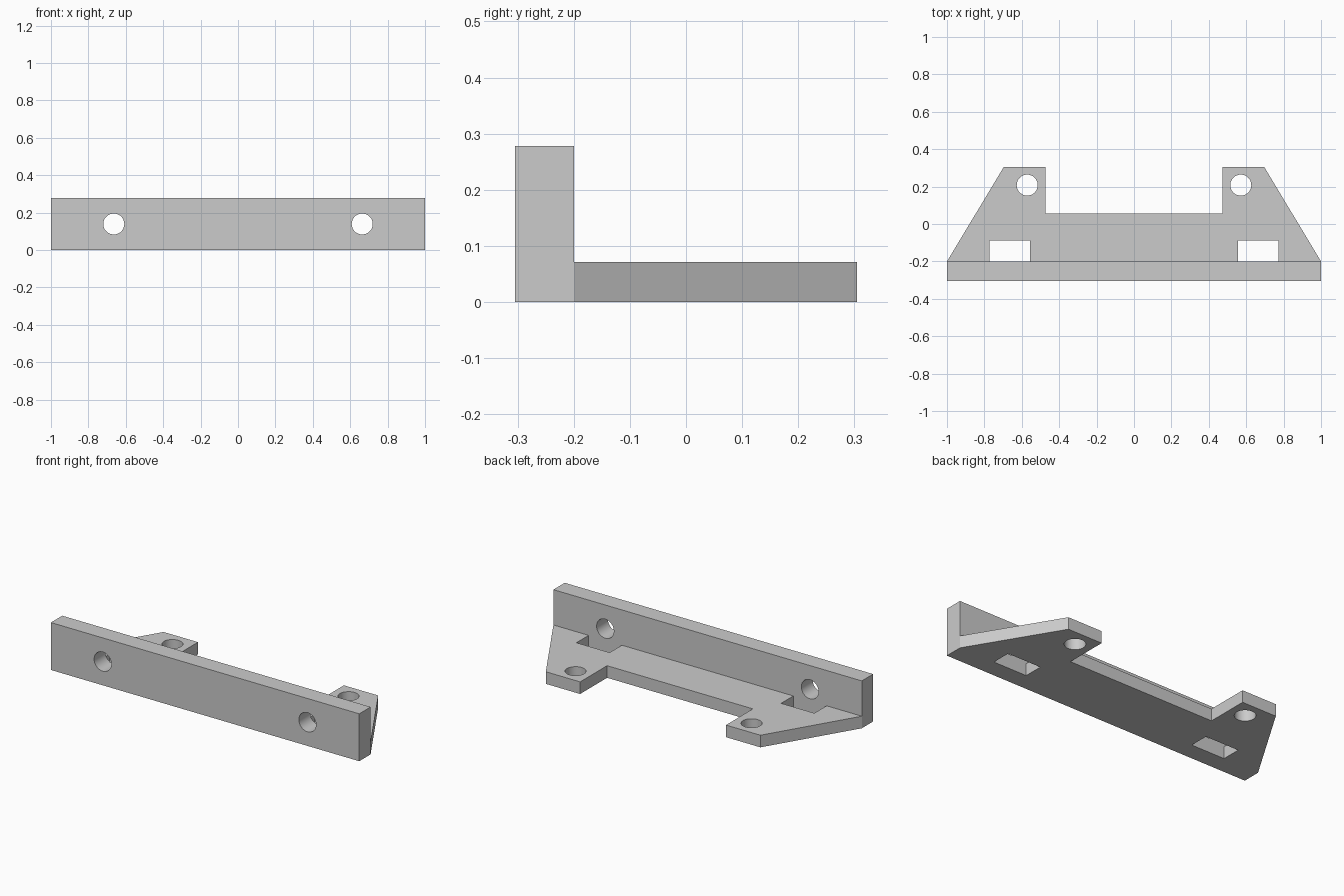
import bpy
import bmesh
from math import radians
from mathutils import Matrix

# Remove the default object
cube = bpy.data.objects.get("Cube")
if cube:
    bpy.data.objects.remove(cube, do_unlink=True)

GREY = (0.6, 0.6, 0.6, 1.0)
grey = bpy.data.materials.new("plain grey")
grey.use_nodes = True
grey.diffuse_color = GREY
grey.node_tree.nodes["Principled BSDF"].inputs["Base Color"].default_value = GREY

BACK, FRONT = 0.305, -0.305
WALL_BACK = -0.2
WALL_TOP = 0.278
PLATE_TOP = 0.071
HOLE_RADIUS = 0.056


def add_object(name, bm):
    bmesh.ops.recalc_face_normals(bm, faces=bm.faces)
    mesh = bpy.data.meshes.new(name)
    bm.to_mesh(mesh)
    bm.free()
    mesh.materials.append(grey)
    obj = bpy.data.objects.new(name, mesh)
    bpy.context.collection.objects.link(obj)
    return obj


def prism(name, outline, height):
    """Extrude a plan outline upward from the ground."""
    bm = bmesh.new()
    face = bm.faces.new([bm.verts.new((x, y, 0)) for x, y in outline])
    result = bmesh.ops.extrude_face_region(bm, geom=[face])
    top = [v for v in result["geom"] if isinstance(v, bmesh.types.BMVert)]
    bmesh.ops.translate(bm, verts=top, vec=(0, 0, height))
    return add_object(name, bm)


def cylinder(name, location, rotation):
    bm = bmesh.new()
    bmesh.ops.create_cone(bm, cap_ends=True, segments=48, radius1=HOLE_RADIUS,
                          radius2=HOLE_RADIUS, depth=0.3,
                          matrix=Matrix.Translation(location) @ rotation)
    return add_object(name, bm)


def combine(target, tool, operation):
    """Apply a boolean and discard the tool object."""
    mod = target.modifiers.new(operation, 'BOOLEAN')
    mod.operation = operation
    mod.solver = 'EXACT'
    mod.object = tool
    bpy.context.view_layer.update()
    graph = bpy.context.evaluated_depsgraph_get()
    target_mesh = bpy.data.meshes.new_from_object(target.evaluated_get(graph))
    target.modifiers.clear()
    target.data = target_mesh
    bpy.data.objects.remove(tool, do_unlink=True)


# Base plate: tapered ears at the back, rectangular slots against the wall
inside = WALL_BACK - 0.05
half = [(0.556, inside), (0.556, -0.087), (0.772, -0.087), (0.772, inside),
        (0.98, inside), (1.0, WALL_BACK), (0.696, BACK), (0.473, BACK),
        (0.473, 0.056)]
plate = prism("base_plate", half + [(-x, y) for x, y in reversed(half)], PLATE_TOP)

# Upright front wall, fused with the plate
wall = prism("mounting_bracket", [(-1, FRONT), (1, FRONT), (1, WALL_BACK), (-1, WALL_BACK)],
             WALL_TOP)
combine(wall, plate, 'UNION')

# Round holes through the wall and through the ears
for side in (-1, 1):
    combine(wall, cylinder("wall_hole_cutter", (side * 0.664, -0.25, WALL_TOP / 2),
                           Matrix.Rotation(radians(90), 4, 'X')), 'DIFFERENCE')
    combine(wall, cylinder("ear_hole_cutter", (side * 0.571, 0.208, 0.03),
                           Matrix.Identity(4)), 'DIFFERENCE')

# Smooth hole walls, sharp plate edges
bpy.ops.object.select_all(action='DESELECT')
wall.select_set(True)
bpy.context.view_layer.objects.active = wall
bpy.ops.object.shade_smooth_by_angle(angle=radians(30))
